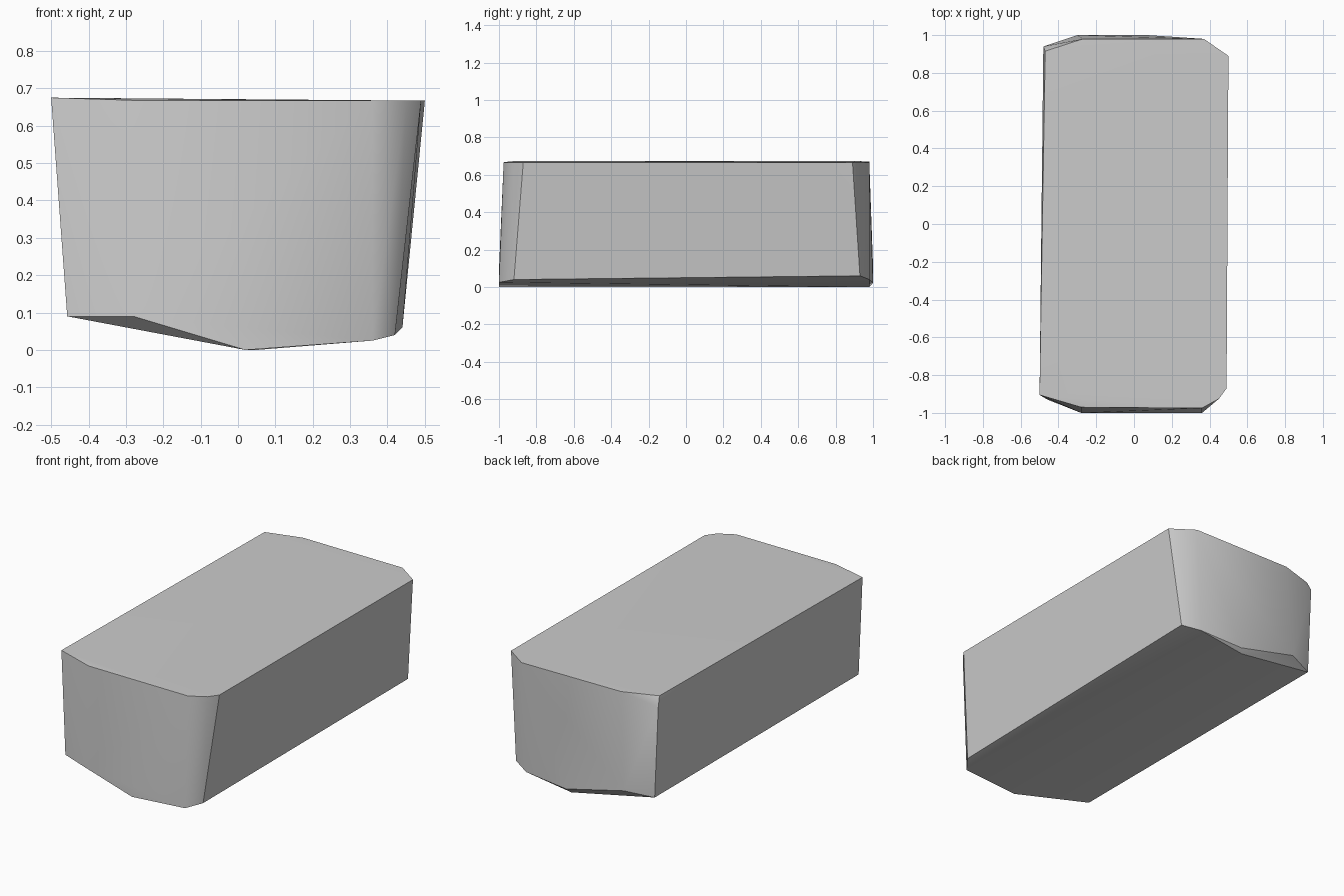
import bpy
import bmesh
import math

cube = bpy.data.objects.get("Cube")
if cube:
    bpy.data.objects.remove(cube, do_unlink=True)

# One plain grey
grey = bpy.data.materials.new("light grey")
grey.use_nodes = True
colour = (0.6, 0.6, 0.6, 1.0)
grey.diffuse_color = colour
shader = grey.node_tree.nodes["Principled BSDF"]
shader.inputs["Base Color"].default_value = colour
shader.inputs["Roughness"].default_value = 0.8

# Upper rim, round from the front right corner
top_rim = [
    (-0.5, -0.905, 0.675), (-0.28, -0.97, 0.668), (0.36, -0.975, 0.667),
    (0.45, -0.925, 0.667), (0.49, -0.87, 0.667), (0.5, 0.89, 0.667),
    (0.37, 0.98, 0.667), (-0.27, 0.98, 0.67), (-0.47, 0.915, 0.674),
]
# Small chipped corner under the rear of the rim
chip = [(-0.48, 0.94, 0.62)]
# Lower outline, with a shallow keel running front to back
front_base = [
    (-0.457, -0.93, 0.09), (-0.28, -1.0, 0.09), (0.02, -1.0, 0.0),
    (0.36, -1.0, 0.025), (0.42, -0.92, 0.04),
]
back_base = [
    (0.44, 0.93, 0.06), (0.34, 0.98, 0.04), (0.07, 1.0, 0.022),
    (0.05, 0.98, 0.0), (-0.3, 1.0, 0.11), (-0.457, 0.94, 0.09),
]

# Stretch a faceted convex skin over the outlines
bm = bmesh.new()
for point in top_rim + chip + front_base + back_base:
    bm.verts.new(point)
hull = bmesh.ops.convex_hull(bm, input=bm.verts[:])
loose = [v for v in bm.verts if not v.link_faces]
bmesh.ops.delete(bm, geom=loose, context="VERTS")
bmesh.ops.recalc_face_normals(bm, faces=bm.faces[:])

mesh = bpy.data.meshes.new("block")
bm.to_mesh(mesh)
bm.free()
mesh.materials.append(grey)
block = bpy.data.objects.new("block", mesh)
bpy.context.collection.objects.link(block)

# Soft corners, crisp rim
for other in bpy.context.selected_objects:
    other.select_set(False)
block.select_set(True)
bpy.context.view_layer.objects.active = block
bpy.ops.object.shade_smooth_by_angle(angle=math.radians(30))
